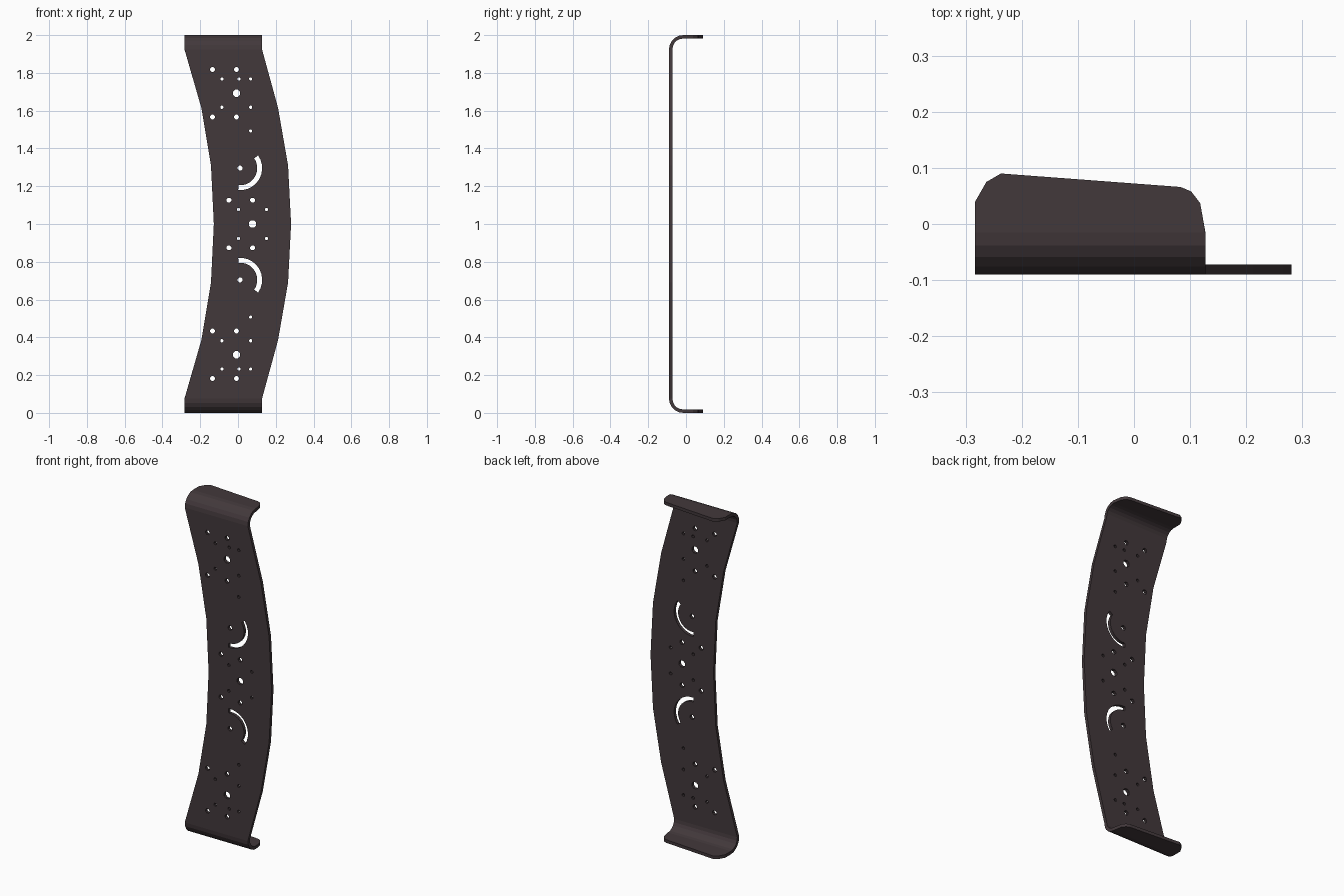
import bpy, bmesh, math
from mathutils import Vector

if "Cube" in bpy.data.objects:
    bpy.data.objects.remove(bpy.data.objects["Cube"])

FRONT, THICK, BEND = -0.09, 0.018, 0.075
XL, XR = -0.283, 0.127

bm = bmesh.new()
edges = []

def loop(points):
    """Closed wire loop in the front plane from (x, z) points."""
    vs = [bm.verts.new((x, FRONT, z)) for x, z in points]
    edges.extend(bm.edges.new((a, b)) for a, b in zip(vs, vs[1:] + vs[:1]))
    return vs

def hole(x, z, r, n=8):
    loop([(x + r * math.cos(2 * math.pi * (i + .5) / n),
           z + r * math.sin(2 * math.pi * (i + .5) / n)) for i in range(n)])

def slot(x, z, flip):
    """Curved slot around a pivot hole."""
    angs = [math.radians(35 - 130 * i / 10) for i in range(11)]
    arc = [(0.117, a) for a in angs] + [(0.091, a) for a in reversed(angs)]
    loop([(x + r * math.cos(a), z + flip * r * math.sin(a)) for r, a in arc])

# Bowed front panel outline
left = [(XL, BEND), (-0.194, 0.385), (-0.143, 0.69), (-0.128, 1.0)]
right = [(XR, BEND), (0.212, 0.385), (0.265, 0.69), (0.281, 1.0)]
def full(side):
    return side + [(x, 2 - z) for x, z in reversed(side[:-1])]
L, R = full(left), full(right)
outline = loop(L + R[::-1])
top_l, top_r = outline[len(L) - 1], outline[len(L)]
bot_l, bot_r = outline[0], outline[-1]

# Holes, mirrored about mid height
S, M, B = 0.009, 0.0135, 0.021
holes = [(-0.135, .818, M), (-0.008, .818, M), (-0.085, .768, S), (0.005, .768, S),
         (0.067, .768, S), (-0.008, .692, B), (-0.085, .618, S), (0.067, .618, S),
         (-0.135, .567, M), (-0.008, .567, M), (0.067, .493, S), (0.011, .296, 0.014),
         (-0.048, .126, M), (0.077, .126, M), (0.003, .076, S), (0.151, .076, S)]
for s in (1, -1):
    for x, dz, r in holes:
        hole(x, 1 + s * dz, r)
    slot(0.011, 1 + s * 0.296, s)
hole(0.077, 1.0, B)

bmesh.ops.triangle_fill(bm, edges=edges, use_beauty=True, normal=Vector((0, -1, 0)))

# Rolled bends and end flanges
tip = [(0.118, 0.037), (0.102, 0.058), (0.083, 0.066),
       (-0.237, 0.09), (-0.263, 0.075), (XL, 0.04)]
for a, b, s in ((bot_l, bot_r, -1), (top_l, top_r, 1)):
    steps = 5
    for i in range(1, steps + 1):
        t = math.pi / 2 * i / steps
        y = FRONT + BEND * (1 - math.cos(t))
        z = 1 + s * (1 - BEND + BEND * math.sin(t))
        c, d = bm.verts.new((XL, y, z)), bm.verts.new((XR, y, z))
        bm.faces.new((a, b, d, c))
        a, b = c, d
    bm.faces.new([a, b] + [bm.verts.new((x, y, 1 + s)) for x, y in tip])

# Make the outside face forward
bmesh.ops.recalc_face_normals(bm, faces=bm.faces[:])
bm.normal_update()
if sum(f.normal.y * f.calc_area() for f in bm.faces) > 0:
    bmesh.ops.reverse_faces(bm, faces=bm.faces[:])

mesh = bpy.data.meshes.new("bracket_plate")
bm.to_mesh(mesh)
bm.free()
plate = bpy.data.objects.new("bracket_plate", mesh)
bpy.context.collection.objects.link(plate)

# Sheet thickness
sol = plate.modifiers.new("thickness", 'SOLIDIFY')
sol.thickness, sol.offset, sol.use_even_offset = THICK, -1, True

mat = bpy.data.materials.new("dark_metal")
mat.diffuse_color = (0.055, 0.04, 0.044, 1)
mat.use_nodes = True
mat.node_tree.nodes["Principled BSDF"].inputs["Base Color"].default_value = mat.diffuse_color
mesh.materials.append(mat)
